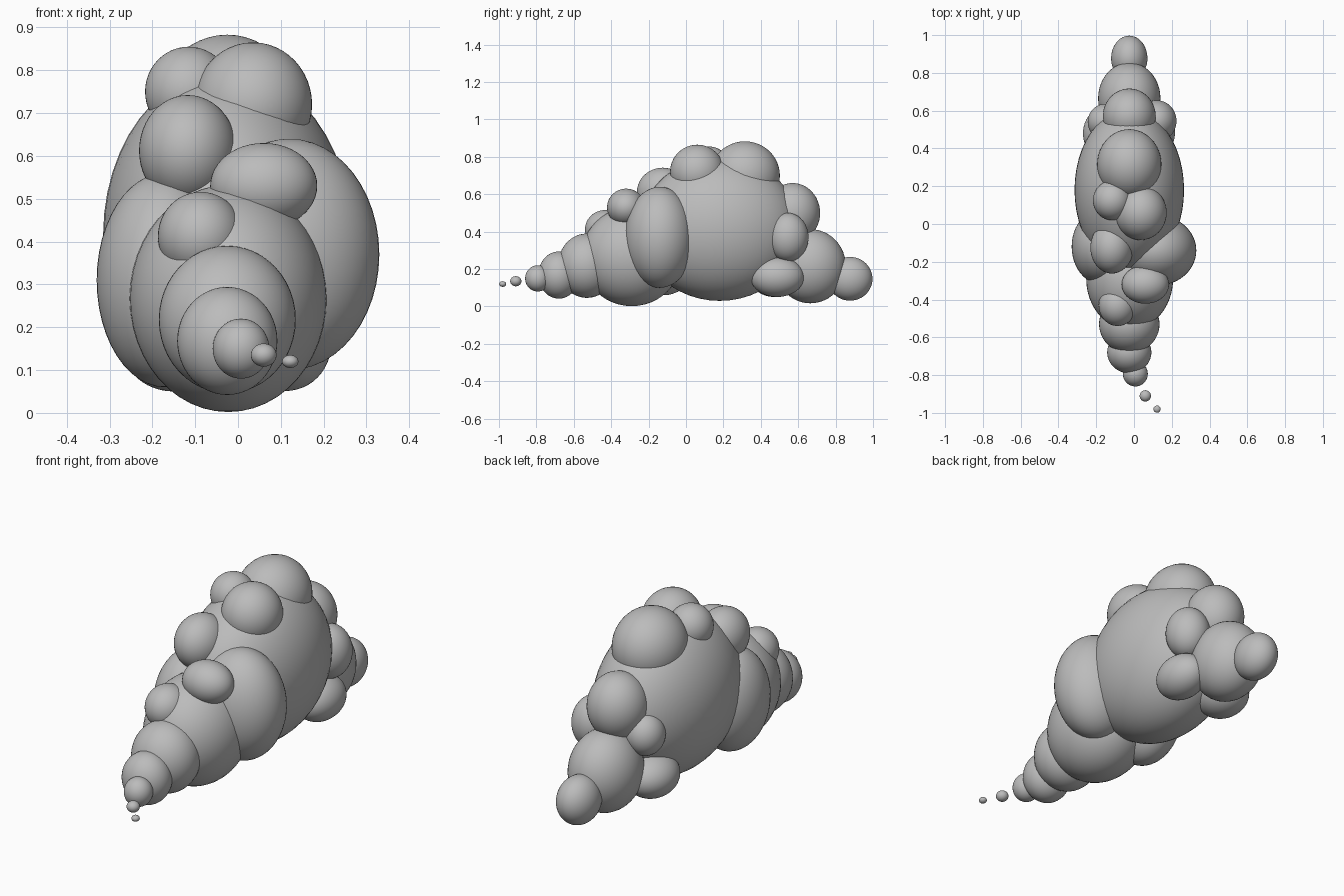
import bpy

if "Cube" in bpy.data.objects:
    bpy.data.objects.remove(bpy.data.objects["Cube"], do_unlink=True)

# Single soft grey
grey = bpy.data.materials.new("soft_grey")
grey.use_nodes = True
colour = (0.5, 0.5, 0.5, 1)
grey.diffuse_color = colour
bsdf = grey.node_tree.nodes["Principled BSDF"]
bsdf.inputs["Base Color"].default_value = colour
bsdf.inputs["Roughness"].default_value = 0.8


def puff(name, centre, radii):
    """One smooth ellipsoid lobe of the cloud."""
    bpy.ops.mesh.primitive_uv_sphere_add(segments=48, ring_count=24, radius=1, location=centre)
    obj = bpy.context.object
    obj.name = name
    obj.scale = radii
    bpy.ops.object.transform_apply(location=False, rotation=False, scale=True)
    bpy.ops.object.shade_smooth()
    obj.data.materials.append(grey)


# Main mass and side lobes
puff("main_body", (-.025, .18, .415), (.29, .43, .385))
puff("left_lobe", (.12, -.14, .37), (.21, .187, .27))
puff("right_lobe", (-.17, -.12, .31), (.16, .2, .25))

# Front, tapering to a trail of droplets
puff("front_belly", (-.023, -.29, .267), (.23, .27, .265))
puff("front_taper", (-.025, -.53, .218), (.16, .155, .172))
puff("front_neck", (-.025, -.68, .168), (.117, .11, .126))
puff("front_tip", (.007, -.793, .15), (.066, .067, .07))
puff("large_droplet", (.06, -.91, .135), (.03, .03, .027))
puff("small_droplet", (.122, -.98, .12), (.019, .019, .015))

# Puffs on the crown
puff("crown_front", (.035, .06, .72), (.138, .145, .145))
puff("crown_back", (-.025, .315, .7), (.17, .187, .183))
puff("crown_side", (-.115, .125, .75), (.102, .105, .105))

# Puffs stepping down the front
puff("brow_puff", (-.117, -.125, .612), (.114, .137, .13))
puff("shoulder_puff", (.06, -.32, .53), (.125, .102, .1))
puff("nose_puff", (-.087, -.43, .412), (.1, .11, .104))

# Back, tapering to the tail
puff("back_upper", (-.025, .57, .5), (.14, .147, .16))
puff("back_lower", (-.025, .665, .215), (.165, .19, .198))
puff("tail_puff", (-.025, .877, .148), (.096, .12, .117))

# Side puffs at the back
puff("back_left_upper", (.12, .545, .37), (.105, .11, .13))
puff("back_left_lower", (.11, .488, .158), (.107, .143, .107))
puff("back_right_upper", (-.155, .54, .38), (.09, .095, .1))
puff("back_right_lower", (-.15, .48, .155), (.12, .14, .105))
